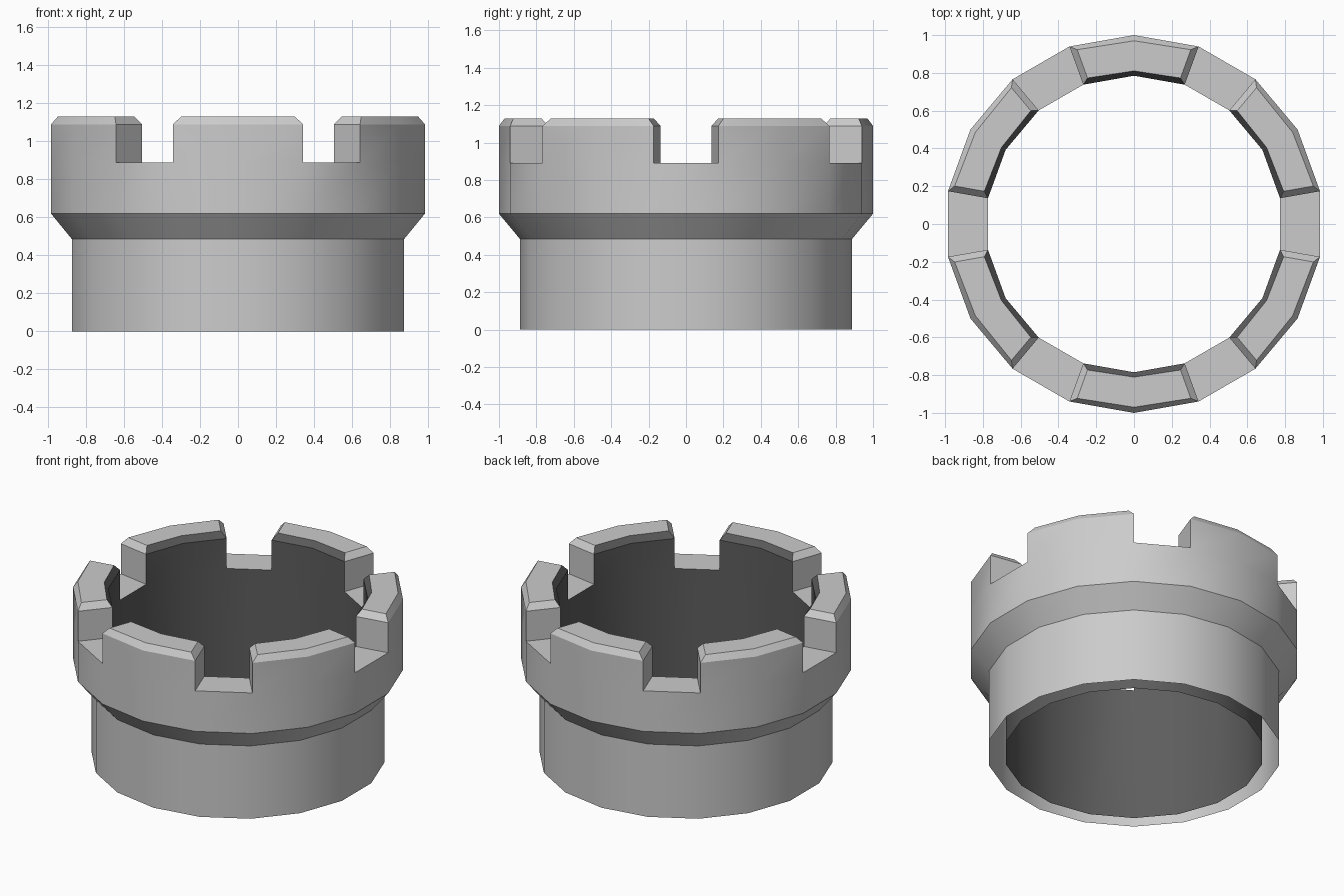
import bpy, bmesh, math
from mathutils import Vector

if "Cube" in bpy.data.objects:
    bpy.data.objects.remove(bpy.data.objects["Cube"])

SIDES = 18
STEP = 2 * math.pi / SIDES
R_OUT, R_LOW, R_IN = 1.0, 0.888, 0.785
Z_NOTCH, Z_BEVEL, Z_TOP = 0.89, 1.09, 1.13
BEVEL, END = 0.03, 0.033


def material(name, value):
    m = bpy.data.materials.new(name)
    m.diffuse_color = (value, value, value, 1)
    m.use_nodes = True
    m.node_tree.nodes["Principled BSDF"].inputs["Base Color"].default_value = m.diffuse_color
    return m


def point(r, i, z, shift=0.0):
    """Point on ring corner i, optionally shifted along the tangent."""
    a = math.radians(10) + i * STEP
    return Vector((r * math.cos(a) - shift * math.sin(a),
                   r * math.sin(a) + shift * math.cos(a), z))


bm = bmesh.new()


def face(points, mat=0):
    f = bm.faces.new([bm.verts.new(p) for p in points])
    f.material_index = mat
    f.smooth = True


def band(i, lo, hi, mat=0, lo_shift=(0, 0), hi_shift=(0, 0)):
    """One wall panel between two (radius, height) rings."""
    face([point(lo[0], i, lo[1], lo_shift[0]), point(lo[0], i + 1, lo[1], lo_shift[1]),
          point(hi[0], i + 1, hi[1], hi_shift[1]), point(hi[0], i, hi[1], hi_shift[0])], mat)


outer = [(R_LOW, 0), (R_LOW, 0.485), (R_OUT, 0.62), (R_OUT, Z_NOTCH)]
for i in range(SIDES):
    # collar body: stepped outer wall and straight dark inner wall
    for lo, hi in zip(outer, outer[1:]):
        band(i, lo, hi)
    band(i, (R_IN, Z_NOTCH), (R_IN, 0), 1)

    # every third panel is a notch, the two others form one raised tooth
    k = i % 3
    if k == 2:
        band(i, (R_OUT, Z_NOTCH), (R_IN, Z_NOTCH))
        continue
    sh = (END if k == 0 else 0, -END if k == 1 else 0)
    top_out, top_in = (R_OUT - BEVEL, Z_TOP), (R_IN + BEVEL * 0.85, Z_TOP)
    band(i, (R_OUT, Z_NOTCH), (R_OUT, Z_BEVEL))
    band(i, (R_OUT, Z_BEVEL), top_out, 0, (0, 0), sh)
    band(i, top_out, top_in, 0, sh, sh)
    band(i, top_in, (R_IN, Z_BEVEL), 1, sh, (0, 0))
    band(i, (R_IN, Z_BEVEL), (R_IN, Z_NOTCH), 1)

    # tooth end wall and its chamfer
    j, s = (i, END) if k == 0 else (i + 1, -END)
    end = [point(R_IN, j, Z_NOTCH), point(R_OUT, j, Z_NOTCH),
           point(R_OUT, j, Z_BEVEL), point(R_IN, j, Z_BEVEL)]
    chamfer = [end[3], end[2], point(*[top_out[0], j, Z_TOP], s),
               point(top_in[0], j, Z_TOP, s)]
    for quad in (end, chamfer):
        face(quad if k == 0 else quad[::-1])

bmesh.ops.remove_doubles(bm, verts=bm.verts, dist=0.0005)
mesh = bpy.data.meshes.new("notched_collar")
bm.to_mesh(mesh)
bm.free()
mesh.materials.append(material("light grey", 0.6))
mesh.materials.append(material("dark grey", 0.11))

collar = bpy.data.objects.new("notched_collar", mesh)
bpy.context.collection.objects.link(collar)
bpy.context.view_layer.objects.active = collar
collar.select_set(True)
bpy.ops.object.shade_smooth_by_angle(angle=math.radians(30))
